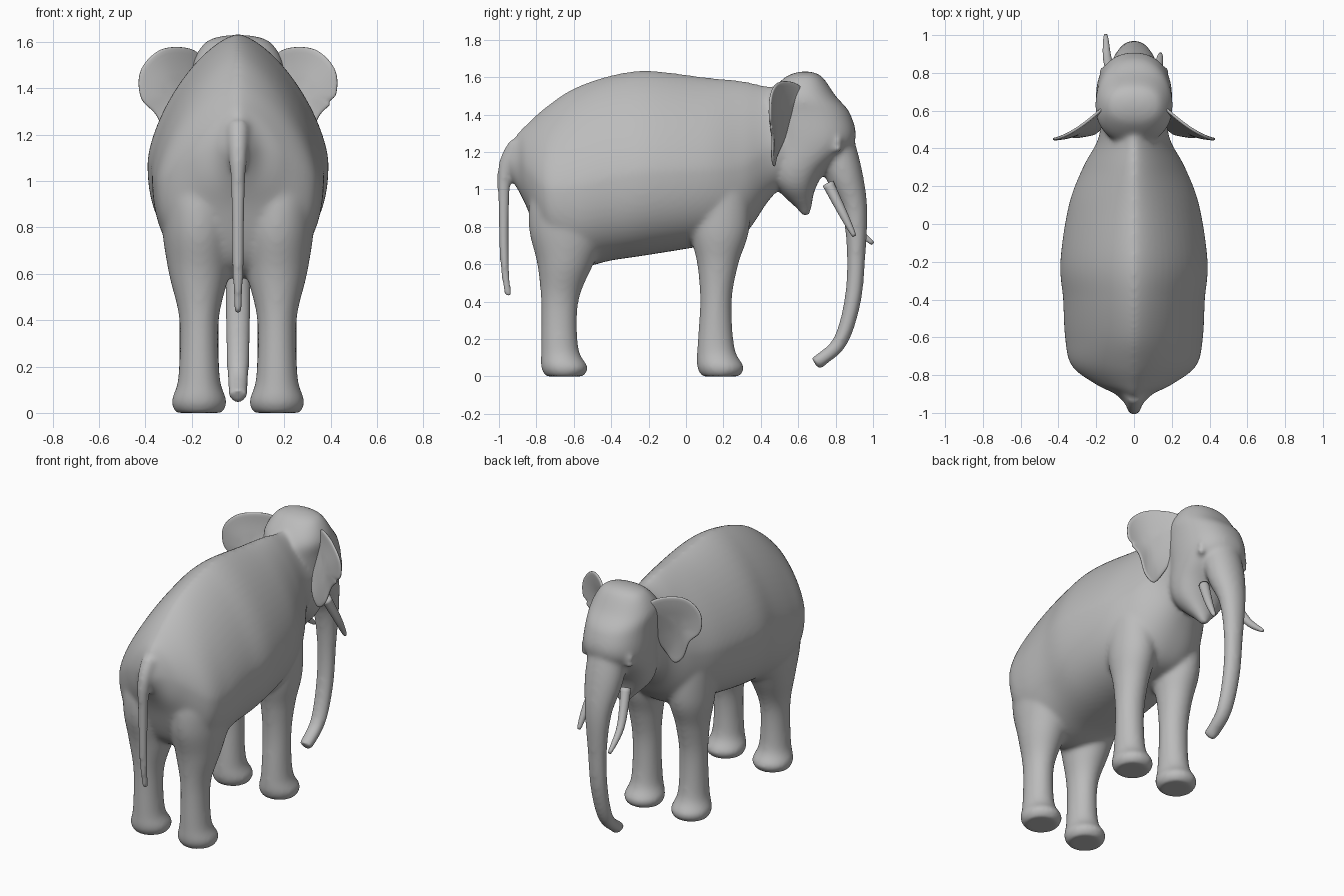
import bpy
import bmesh
import math
from mathutils import Vector

cube = bpy.data.objects.get("Cube")
if cube:
    bpy.data.objects.remove(cube, do_unlink=True)

grey = bpy.data.materials.new("grey skin")
grey.use_nodes = True
tone = (.5, .5, .5, 1)
grey.diffuse_color = tone
grey.node_tree.nodes["Principled BSDF"].inputs["Base Color"].default_value = tone

SIDES = 64
STEPS = 6
UP = Vector((0, 0, 1))
FORWARD = Vector((0, 1, 0))


def spline(keys, closed=False):
    """Smooth curve through key rows of any width."""
    points = [Vector(key) for key in keys]
    if closed:
        points = [points[-1], *points, points[0], points[1]]
    else:
        points = [points[0], *points, points[-1]]
    curve = []
    for before, start, end, after in zip(points, points[1:], points[2:], points[3:]):
        leave, arrive = (end - before) / 2, (after - start) / 2
        for step in range(STEPS):
            t = step / STEPS
            bend = leave * (1 - t) - arrive * t + (end - start) * (2 * t - 1)
            curve.append(start.lerp(end, t) + bend * t * (1 - t))
    if not closed:
        curve.append(points[-1])
    return curve


def rounded(value, exponent):
    return math.copysign(abs(value) ** (2 / exponent), value)


def loft(bm, stations, axis=None, upper=2, lower=2):
    """Skin rings (centre, x radius, upper radius, lower radius) along a path."""
    rings = []
    last = len(stations) - 1
    for i, (centre, width, above, below) in enumerate(stations):
        along = axis or stations[min(i + 1, last)][0] - stations[max(i - 1, 0)][0]
        along = along.normalized()
        side = Vector((1, 0, 0))
        side = (side - along * side.dot(along)).normalized()
        normal = side.cross(along)
        if axis == FORWARD:
            normal = UP
        ring = []
        for k in range(SIDES):
            angle = math.tau * k / SIDES
            c, s = math.cos(angle), math.sin(angle)
            power, reach = (upper, above) if s > 0 else (lower, below)
            spot = side * width * rounded(c, power) + normal * reach * rounded(s, power)
            ring.append(bm.verts.new(centre + spot))
        rings.append(ring)
    for a, b in zip(rings, rings[1:]):
        for k in range(SIDES):
            bm.faces.new((a[k - 1], a[k], b[k], b[k - 1]))
    bm.faces.new(rings[0])
    bm.faces.new(rings[-1])


def stack(bm, keys, x=0, power=2):
    """Level slices: height, y centre, y radius, x radius."""
    loft(bm, [(Vector((x, y, z)), width, depth, depth)
              for z, y, depth, width in spline(keys)], UP, power, power)


def tube(bm, keys, widen=1):
    """Round tube in the middle plane: y, z, radius."""
    loft(bm, [(Vector((0, y, z)), r * widen, r, r) for y, z, r in spline(keys)])


def finish(bm, name):
    bmesh.ops.recalc_face_normals(bm, faces=bm.faces)
    for face in bm.faces:
        face.smooth = True
    mesh = bpy.data.meshes.new(name)
    bm.to_mesh(mesh)
    bm.free()
    mesh.materials.append(grey)
    obj = bpy.data.objects.new(name, mesh)
    bpy.context.collection.objects.link(obj)
    return obj


skin = bmesh.new()

# Torso: y, back height, belly height, half width
torso = [(-.96, 1.21, 1.1, .04), (-.9, 1.3, 1, .1), (-.85, 1.35, .9, .2), (-.75, 1.44, .66, .33),
         (-.6, 1.54, .58, .365), (-.4, 1.61, .62, .375), (-.2, 1.635, .65, .39), (.1, 1.6, .7, .345),
         (.3, 1.58, .75, .27), (.45, 1.55, .95, .19), (.6, 1.55, 1.1, .17)]
slices = []
for y, top, bottom, width in spline(torso):
    widest = bottom + (top - bottom) * .44
    slices.append((Vector((0, y, widest)), width, top - widest, widest - bottom))
loft(skin, slices, FORWARD, upper=1.5, lower=2.35)

# Head tapering down into the pointed lower lip
stack(skin, [(1.63, .64, .03, .05), (1.6, .63, .1, .14), (1.5, .62, .18, .2),
             (1.4, .65, .23, .2), (1.25, .67, .23, .2), (1.1, .6, .15, .18),
             (1, .59, .1, .14), (.9, .63, .04, .05), (.86, .64, .02, .02)], power=2.25)

# Trunk with a small finger at its tip
tube(skin, [(.77, 1.35, .1), (.84, 1.1, .1), (.9, .9, .07), (.91, .65, .05),
            (.89, .4, .045), (.82, .18, .04), (.69, .07, .035)], widen=1.2)
tube(skin, [(.73, .08, .03), (.7, .05, .02)])

# Tail
tube(skin, [(-.9, 1.24, .05), (-.965, 1.12, .04), (-.975, .9, .03), (-.97, .6, .025),
            (-.95, .43, .02)])

# Legs: the same foot and shin, then a shoulder or a haunch
shoulder = [(.6, .17, .11, .1), (.8, .18, .16, .13), (1.1, .18, .15, .12), (1.3, .2, .05, .05)]
haunch = [(.6, -.645, .15, .13), (.8, -.62, .22, .16), (1, -.61, .21, .16), (1.2, -.6, .1, .08)]
for sign in (1, -1):
    for y, shin, upper_leg in ((.16, .085, shoulder), (-.675, .1, haunch)):
        toe = y + .025
        lower_leg = [(0, toe, .1, .1), (.05, toe, .125, .12), (.15, y, .1, .09), (.4, y, shin, .085)]
        stack(skin, lower_leg + upper_leg, sign * .168)
    # Eye and brow
    for height in (1.22, 1.26):
        ball = bmesh.ops.create_icosphere(skin, subdivisions=3, radius=.025)
        bmesh.ops.translate(skin, verts=ball["verts"], vec=(sign * .16, .81, height))

body = finish(skin, "body")
remesh = body.modifiers.new("blend parts", 'REMESH')
remesh.mode = 'VOXEL'
remesh.voxel_size = .012
remesh.use_smooth_shade = True
relax = body.modifiers.new("soften joins", 'SMOOTH')
relax.factor = .5
relax.iterations = 16

# Tusks, the right one longer
tusks = {"left_tusk": [(.1, .76, 1.03), (.13, .84, .87), (.14, .9, .75)],
         "right_tusk": [(-.1, .76, 1.03), (-.14, .87, .83), (-.15, 1, .71)]}
for name, keys in tusks.items():
    bm = bmesh.new()
    path = spline(keys)
    stations = []
    for i, centre in enumerate(path):
        radius = .03 * math.sqrt(1.1 - i / (len(path) - 1))
        stations.append((centre, radius, radius, radius))
    loft(bm, stations)
    finish(bm, name)


def ear_point(x, z, dish):
    """The flap sweeps back from a root that slants back as it descends."""
    sweep = max(.43 - x, 0) / .27
    root = max(.17 - .4 * max(1.5 - z, 0), .04)
    return Vector((x, .45 + root * sweep ** 1.5 - dish, z))


# Ears: x and z of the rim
rim = [(.15, 1.5), (.2, 1.57), (.33, 1.57), (.42, 1.48), (.42, 1.36),
       (.35, 1.28), (.3, 1.16), (.23, 1.13), (.15, 1.3)]
outline = spline(rim, closed=True)
centre = Vector((.28, 1.38))
for name, sign in (("left_ear", 1), ("right_ear", -1)):
    bm = bmesh.new()
    loops = []
    for scale in (1, .9, .6, .3):
        loop = []
        for k, edge in enumerate(outline):
            x, z = centre.lerp(edge, scale)
            # Torn notch in the left rim
            if sign > 0 and scale == 1 and k == STEPS * 4 + 1:
                x -= .03
            spot = ear_point(x, z, .02 * (1 - scale))
            spot.x *= sign
            loop.append(bm.verts.new(spot))
        loops.append(loop)
    for a, b in zip(loops, loops[1:]):
        for k in range(len(outline)):
            bm.faces.new((a[k - 1], a[k], b[k], b[k - 1]))
    bm.faces.new(loops[-1])
    ear = finish(bm, name)
    shell = ear.modifiers.new("thickness", 'SOLIDIFY')
    shell.thickness = .016
    shell.offset = 0
    rounding = ear.modifiers.new("rounding", 'SUBSURF')
    rounding.levels = rounding.render_levels = 1
